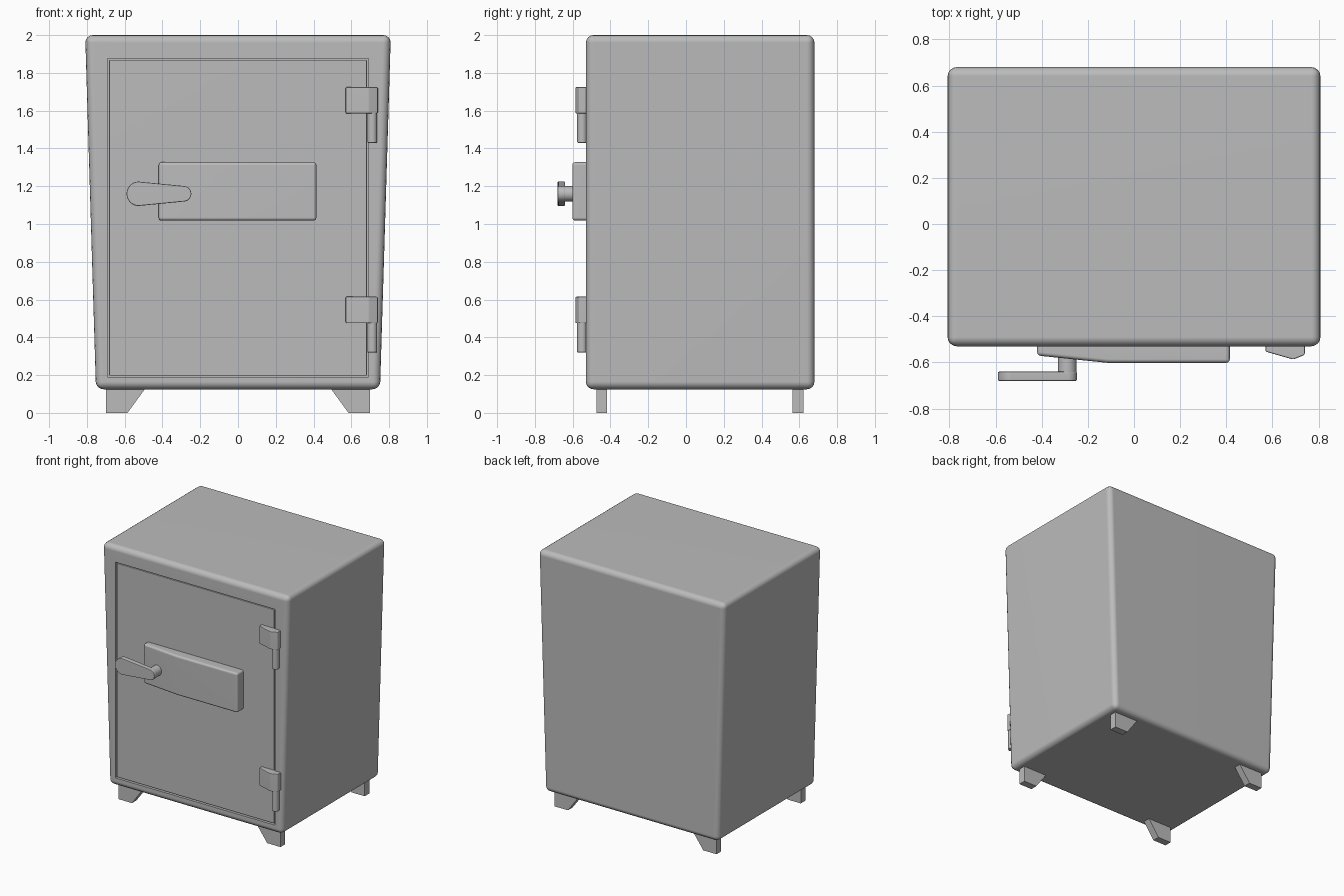
import bpy, bmesh, math
from mathutils import Vector

old = bpy.data.objects.get("Cube")
if old:
    bpy.data.objects.remove(old, do_unlink=True)

GREY = (0.5, 0.5, 0.5, 1.0)
metal = bpy.data.materials.new("grey metal")
metal.use_nodes = True
metal.diffuse_color = GREY
metal.node_tree.nodes["Principled BSDF"].inputs["Base Color"].default_value = GREY


def prism(name, points, axis, low, high, bevel=0.0, segments=3, smooth=True):
    """Extrude a 2D outline along y (points are x, z) or z (points are x, y)."""
    bm = bmesh.new()
    place = (lambda p, d: (p[0], d, p[1])) if axis == "y" else (lambda p, d: (p[0], p[1], d))
    face = bm.faces.new([bm.verts.new(place(p, low)) for p in points])
    moved = bmesh.ops.extrude_face_region(bm, geom=[face])["geom"]
    shift = Vector(place((0, 0), high - low))
    bmesh.ops.translate(bm, vec=shift, verts=[v for v in moved if isinstance(v, bmesh.types.BMVert)])
    bmesh.ops.recalc_face_normals(bm, faces=bm.faces)
    if bevel:
        sharp = [e for e in bm.edges if e.calc_face_angle(0) > math.radians(25)]
        bmesh.ops.bevel(bm, geom=sharp, offset=bevel, segments=segments, profile=0.5, affect="EDGES")
    mesh = bpy.data.meshes.new(name)
    bm.to_mesh(mesh)
    bm.free()
    mesh.materials.append(metal)
    obj = bpy.data.objects.new(name, mesh)
    bpy.context.collection.objects.link(obj)
    if smooth:
        finish(obj)
    return obj


def finish(obj):
    bpy.ops.object.select_all(action="DESELECT")
    bpy.context.view_layer.objects.active = obj
    obj.select_set(True)
    bpy.ops.object.shade_smooth_by_angle(angle=math.radians(40))
    weighted = obj.modifiers.new("weighted normals", "WEIGHTED_NORMAL")
    weighted.keep_sharp = True


def rect(x0, x1, z0, z1):
    return [(x0, z0), (x1, z0), (x1, z1), (x0, z1)]


def arc(cx, cy, r, start, end, steps=12):
    angles = [math.radians(start + (end - start) * i / steps) for i in range(steps + 1)]
    return [(cx + r * math.cos(a), cy + r * math.sin(a)) for a in angles]


FRONT, BACK = -0.53, 0.68

# Tapered cabinet with a shallow door pocket
body = prism("cabinet", [(-0.752, 0.125), (0.752, 0.125), (0.809, 2), (-0.809, 2)],
             "y", FRONT, BACK, 0.04, 4, smooth=False)
cutter = prism("door_pocket_cutter", rect(-0.69, 0.69, 0.19, 1.877), "y", FRONT - 0.1, FRONT + 0.05,
               smooth=False)
cutter.hide_render = True
pocket = body.modifiers.new("door pocket", "BOOLEAN")
pocket.operation = "DIFFERENCE"
pocket.solver = "EXACT"
pocket.object = cutter
bpy.context.view_layer.objects.active = body
bpy.ops.object.modifier_apply(modifier=pocket.name)
bpy.data.objects.remove(cutter, do_unlink=True)
finish(body)

# Door set inside the pocket with a narrow gap
prism("door", rect(-0.682, 0.682, 0.198, 1.869), "y", FRONT + 0.004, FRONT + 0.06, 0.004, 2)

# Lock plate, thinner toward the handle
prism("lock_plate", [(-0.42, -0.51), (0.415, -0.51), (0.415, -0.602), (-0.11, -0.602), (-0.42, -0.57)],
      "z", 1.018, 1.327, 0.016)

# Handle: spindle and teardrop lever
prism("handle_spindle", arc(-0.289, 1.16, 0.04, 0, 345, 23), "y", -0.66, -0.56)
lever = arc(-0.288, 1.16, 0.041, -85, 85) + arc(-0.525, 1.16, 0.065, 95, 265)
prism("handle_lever", lever, "y", -0.68, -0.64, 0.006, 2)

# Hinges with their pins
for label, z in (("upper", 1.585), ("lower", 0.475)):
    prism(label + "_hinge", [(0.57, -0.52), (0.74, -0.52), (0.74, -0.567), (0.69, -0.587), (0.57, -0.553)],
          "z", z, z + 0.14, 0.006, 2)
    prism(label + "_hinge_pin", arc(0.711, -0.55, 0.026, 0, 345, 23), "z", z - 0.155, z + 0.02, 0.004, 2)

# Four feet with sloped inner sides
for side, sx in (("left", 1), ("right", -1)):
    outline = [(sx * x, z) for x, z in ((0.70, 0), (0.585, 0), (0.49, 0.13), (0.70, 0.13))]
    for end, y in (("front", -0.475), ("back", 0.565)):
        prism(f"{end}_{side}_foot", outline, "y", y, y + 0.057)
